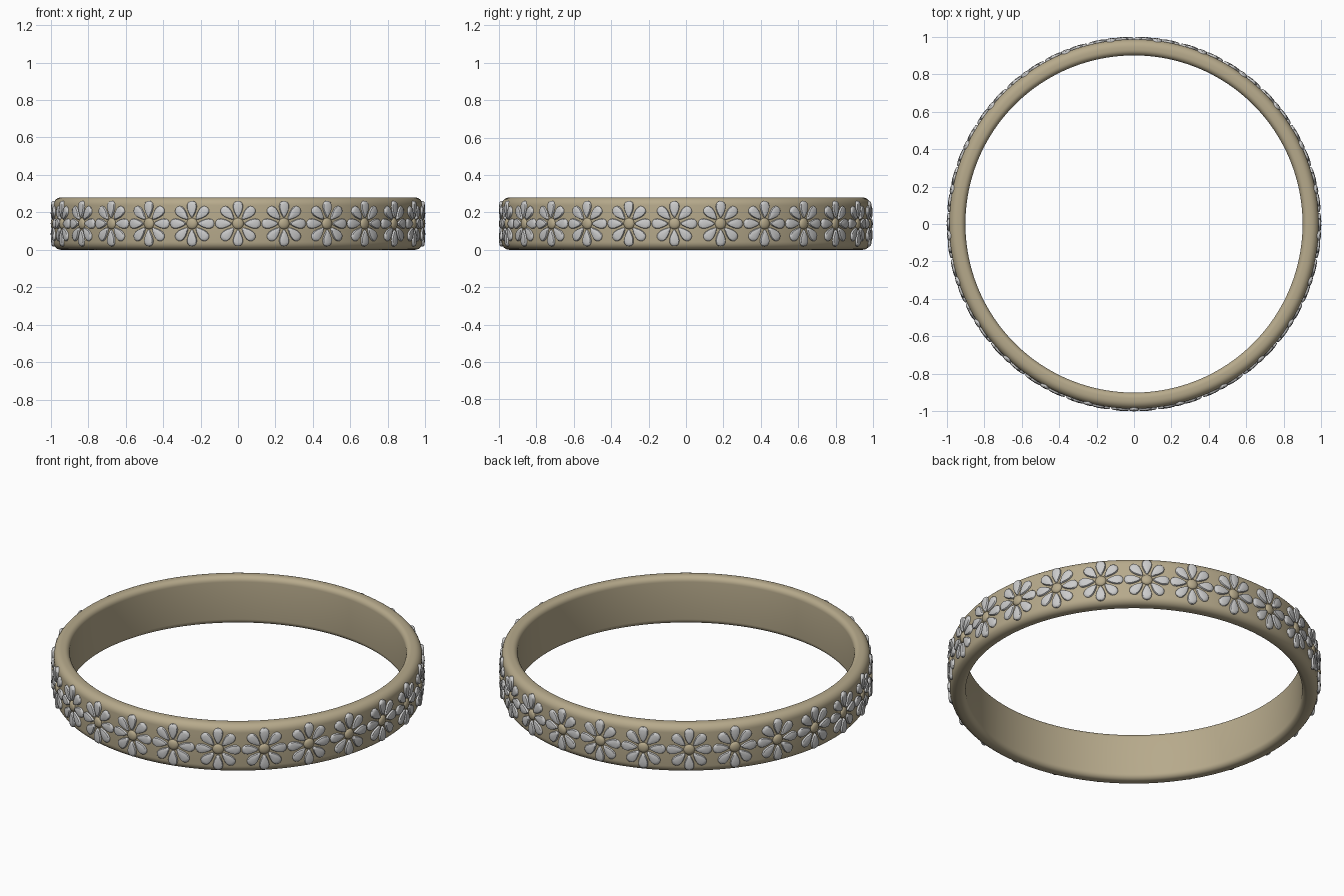
import bpy, bmesh
from math import sin, cos, pi, tau

if "Cube" in bpy.data.objects:
    bpy.data.objects.remove(bpy.data.objects["Cube"])

R_IN, R_OUT, H = 0.90, 0.986, 0.28
FLOWERS, PETALS = 25, 8


def material(name, rgb):
    m = bpy.data.materials.new(name)
    m.diffuse_color = (*rgb, 1)
    m.use_nodes = True
    m.node_tree.nodes["Principled BSDF"].inputs["Base Color"].default_value = m.diffuse_color
    return m


def finish(name, bm, mat=None, angle=0.7):
    bmesh.ops.recalc_face_normals(bm, faces=bm.faces)
    me = bpy.data.meshes.new(name)
    bm.to_mesh(me)
    bm.free()
    ob = bpy.data.objects.new(name, me)
    bpy.context.collection.objects.link(ob)
    if mat:
        me.materials.append(mat)
    bpy.ops.object.select_all(action='DESELECT')
    ob.select_set(True)
    bpy.context.view_layer.objects.active = ob
    bpy.ops.object.shade_smooth_by_angle(angle=angle)
    return ob


def wrap(u, v, h, a):
    # place flat flower coordinates on the band's outer wall; a = 0 is the front
    t = a + u / R_OUT
    return ((R_OUT + h) * sin(t), -(R_OUT + h) * cos(t), H / 2 + v)


def stack(bm, rings, tip):
    # skin a stack of closed rings and close it with a centre point
    rows = [[bm.verts.new(p) for p in ring] for ring in rings]
    n = len(rows[0])
    for a, b in zip(rows, rows[1:]):
        for i in range(n):
            bm.faces.new((a[i], a[(i + 1) % n], b[(i + 1) % n], b[i]))
    c = bm.verts.new(tip)
    for i in range(n):
        bm.faces.new((rows[-1][i], rows[-1][(i + 1) % n], c))
    bm.faces.new(rows[0])


gold = material("warm_gold", (0.47, 0.40, 0.26))

# band: rounded rectangle section revolved around z
section = []
for cx, cz, start, r in ((R_OUT, H, 0, 0.042), (R_IN, H, 1, 0.03),
                         (R_IN, 0, 2, 0.03), (R_OUT, 0, 3, 0.042)):
    ox = cx - r if cx == R_OUT else cx + r
    oz = cz - r if cz == H else cz + r
    for k in range(7):
        t = (start + k / 6) * pi / 2
        section.append((ox + r * cos(t), oz + r * sin(t)))
bm = bmesh.new()
N = 200
rows = [[bm.verts.new((x * cos(tau * i / N), x * sin(tau * i / N), z))
         for x, z in section] for i in range(N)]
for i in range(N):
    a, b = rows[i], rows[(i + 1) % N]
    for j in range(len(section)):
        k = (j + 1) % len(section)
        bm.faces.new((a[j], b[j], b[k], a[k]))
finish("band", bm, gold)

# petals and domed flower centres
petals, centres = bmesh.new(), bmesh.new()
outline = []
for i in range(20):
    t = tau * i / 20
    outline.append((-0.044 * cos(t), 0.0245 * sin(t) * (1 - 0.45 * cos(t))))
MID = 0.077
levels = ((1, -0.014), (1, 0.005), (0.9, 0.010), (0.6, 0.0125))
for f in range(FLOWERS):
    a = tau * f / FLOWERS
    for p in range(PETALS):
        c, s = cos(tau * p / PETALS), sin(tau * p / PETALS)
        rings = []
        for k, h in levels:
            ring = []
            for l, w in outline:
                l, w = MID + l * k, w * k
                ring.append(wrap(l * c - w * s, l * s + w * c, h, a))
            rings.append(ring)
        stack(petals, rings, wrap(MID * c, MID * s, 0.014, a))
    rings = [[wrap(0.03 * k * cos(tau * i / 20), 0.03 * k * sin(tau * i / 20), h, a)
              for i in range(20)]
             for k, h in ((1, -0.01), (1, 0.002), (0.88, 0.007), (0.65, 0.011), (0.35, 0.0135))]
    stack(centres, rings, wrap(0, 0, 0.014, a))
finish("petals", petals)
finish("flower_centres", centres, gold)
